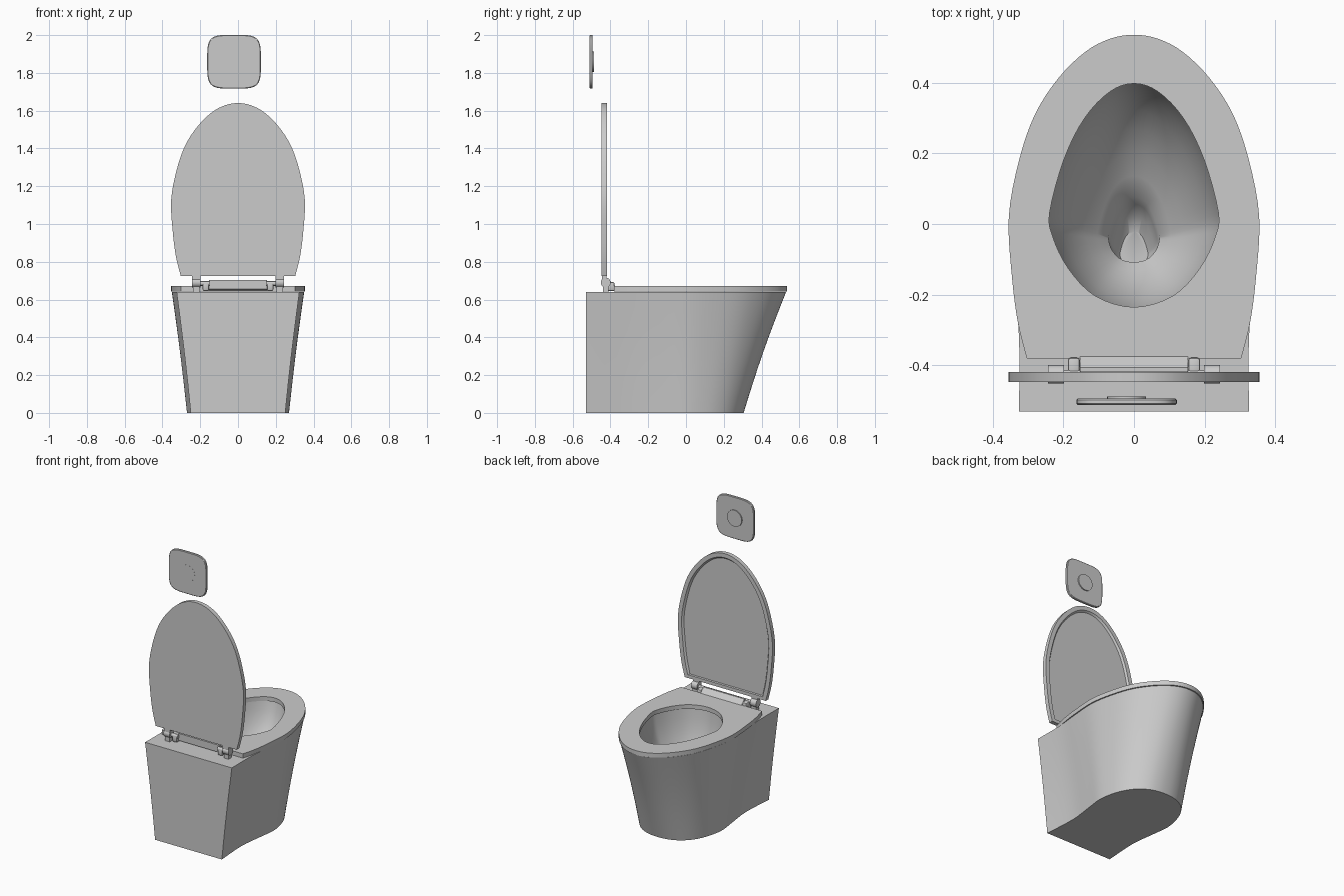
import bpy, bmesh, math
from mathutils import Vector

old = bpy.data.objects.get("Cube")
if old:
    bpy.data.objects.remove(old, do_unlink=True)

GREY = (0.6, 0.6, 0.6, 1)
ceramic = bpy.data.materials.new("ceramic_grey")
ceramic.use_nodes = True
ceramic.diffuse_color = GREY
shader = ceramic.node_tree.nodes["Principled BSDF"]
shader.inputs["Base Color"].default_value = GREY
shader.inputs["Roughness"].default_value = 0.5


def finish(name, bm):
    """Turn a bmesh into a named, shaded object."""
    bmesh.ops.recalc_face_normals(bm, faces=bm.faces[:])
    mesh = bpy.data.meshes.new(name)
    bm.to_mesh(mesh)
    bm.free()
    mesh.materials.append(ceramic)
    ob = bpy.data.objects.new(name, mesh)
    bpy.context.collection.objects.link(ob)
    bpy.ops.object.select_all(action='DESELECT')
    ob.select_set(True)
    bpy.context.view_layer.objects.active = ob
    bpy.ops.object.shade_smooth_by_angle(angle=math.radians(32))
    return ob


def outline(half, closed, steps=4):
    """Mirror a half outline across x = 0 and smooth it with a spline."""
    other = half[1:-1] if closed else half[:-1]
    pts = [Vector(p) for p in half] + [Vector((-x, y)) for x, y in reversed(other)]
    n = len(pts)
    pick = (lambda i: pts[i % n]) if closed else (lambda i: pts[min(max(i, 0), n - 1)])
    out = []
    for i in range(n if closed else n - 1):
        a, b, c, d = (pick(i + k) for k in (-1, 0, 1, 2))
        for s in range(steps):
            t = s / steps
            out.append(0.5 * (2 * b + (c - a) * t + (2 * a - 5 * b + 4 * c - d) * t ** 2
                              + (3 * b - a - 3 * c + d) * t ** 3))
    return out if closed else out + [pts[-1]]


def blend(a, b, t):
    return [p.lerp(q, t) for p, q in zip(a, b)]


def ring(bm, pts, z):
    return [bm.verts.new((p.x, p.y, z)) for p in pts]


def loft(bm, rings):
    for lo, hi in zip(rings, rings[1:]):
        for i in range(len(lo)):
            j = (i + 1) % len(lo)
            bm.faces.new((lo[i], lo[j], hi[j], hi[i]))


def fill_between(bm, *loops):
    """Flat cap bounded by an outer and an inner loop."""
    edges = [bm.edges.get((lp[i - 1], lp[i])) for lp in loops for i in range(len(lp))]
    bmesh.ops.triangle_fill(bm, edges=edges, use_beauty=True)


def box(name, lo, hi, bevel=0.0):
    bm = bmesh.new()
    bmesh.ops.create_cube(bm, size=1)
    lo, hi = Vector(lo), Vector(hi)
    for v in bm.verts:
        v.co = (lo + hi) / 2 + v.co * (hi - lo)
    if bevel:
        bmesh.ops.bevel(bm, geom=bm.edges[:], offset=bevel, segments=2, affect='EDGES', profile=0.5)
    return finish(name, bm)


def barrel(name, axis, centre, radius, length, sides=24):
    bm = bmesh.new()
    bmesh.ops.create_cone(bm, cap_ends=True, segments=sides, radius1=radius,
                          radius2=radius, depth=length)
    turn = Vector(axis).to_track_quat('Z', 'Y')
    for v in bm.verts:
        v.co = turn @ v.co + Vector(centre)
    return finish(name, bm)


# Shared outlines, from the back corner or rear point round to the front point
front = [(0.345, -0.15), (0.354, 0.02), (0.325, 0.18), (0.28, 0.31),
         (0.214, 0.412), (0.14, 0.485), (0.07, 0.523), (0, 0.535)]
seat_line = outline([(0.303, -0.38), (0.328, -0.28)] + front, False)
top_line = outline([(0.325, -0.53), (0.325, -0.32)]
                   + [(x * 0.988, y * 0.99) for x, y in front], False)
foot_line = outline([(0.25, -0.53), (0.237, -0.3), (0.257, -0.12), (0.27, 0), (0.25, 0.11),
                     (0.215, 0.19), (0.17, 0.245), (0.115, 0.282), (0.058, 0.3), (0, 0.305)], False)
hole_line = outline([(0, -0.235), (0.11, -0.203), (0.186, -0.125), (0.23, -0.035), (0.238, 0.035),
                     (0.197, 0.185), (0.139, 0.3), (0.068, 0.374), (0, 0.397)], True)
drain_line = outline([(0, -0.108), (0.036, -0.1), (0.06, -0.077), (0.071, -0.05), (0.071, -0.03),
                      (0.058, 0.015), (0.042, 0.05), (0.022, 0.07), (0, 0.076)], True)

# Body: flared shell with a bowl sunk into its top
TOP = 0.64
bm = bmesh.new()
shell = []
for k in range(9):
    t = k / 8
    shell.append(ring(bm, blend(foot_line, top_line, t - 0.04 * math.sin(math.pi * t)), TOP * t))
loft(bm, shell)
bm.faces.new(shell[0])
rim_line = [Vector((p.x * 1.03, (p.y - 0.08) * 1.03 + 0.08)) for p in hole_line]
bowl = [ring(bm, blend(rim_line, drain_line, t), z) for t, z in
        [(0, TOP), (0.04, 0.58), (0.12, 0.51), (0.25, 0.44), (0.42, 0.38),
         (0.62, 0.325), (0.82, 0.285), (1, 0.25)]]
for shrink, shift, z in [(0.93, -0.012, 0.215), (0.8, -0.03, 0.18), (0.55, -0.045, 0.155)]:
    bowl.append(ring(bm, [Vector((p.x * shrink, (p.y + 0.04) * shrink - 0.04 + shift))
                          for p in drain_line], z))
loft(bm, bowl)
bm.faces.new(bowl[-1])
fill_between(bm, shell[-1], bowl[0])
finish("body", bm)

# Seat: flat ring
bm = bmesh.new()
outer = [ring(bm, seat_line, z) for z in (0.643, 0.672)]
inner = [ring(bm, hole_line, z) for z in (0.643, 0.672)]
loft(bm, outer)
loft(bm, inner)
for o, i in zip(outer, inner):
    fill_between(bm, o, i)
finish("seat", bm)

# Lid: raised upright, flat behind, recessed panel on the bowl side
bm = bmesh.new()
sheets = [[bm.verts.new((p.x, y, p.y + 1.105)) for p in seat_line] for y in (-0.447, -0.419)]
loft(bm, sheets)
bm.faces.new(sheets[0])
panel = bm.faces.new(sheets[1])
bmesh.ops.recalc_face_normals(bm, faces=bm.faces[:])
bmesh.ops.inset_individual(bm, faces=[panel], thickness=0.028)
bmesh.ops.inset_individual(bm, faces=[panel], thickness=0.01, depth=-0.012)
finish("lid", bm)

# Sloped tab rising from the back of the seat
bm = bmesh.new()
profile = [(-0.375, 0.646), (-0.375, 0.672), (-0.405, 0.703), (-0.417, 0.703), (-0.417, 0.655)]
ends = [[bm.verts.new((x, y, z)) for y, z in profile] for x in (-0.153, 0.153)]
loft(bm, ends)
for e in ends:
    bm.faces.new(e)
finish("seat_tab", bm)

# Hinges
for side, s in (("left", 1), ("right", -1)):
    lo, hi = sorted((s * 0.198, s * 0.243))
    box(f"{side}_lid_arm", (lo, -0.446, 0.69), (hi, -0.42, 0.745))
    barrel(f"{side}_hinge_barrel", (1, 0, 0), (s * 0.2205, -0.425, 0.69), 0.026, 0.045)
    box(f"{side}_hinge_post", (lo + 0.006, -0.44, 0.635), (hi - 0.006, -0.41, 0.69))
    barrel(f"{side}_hinge_pin", (1, 0, 0), (s * 0.195, -0.425, 0.685), 0.012, 0.09, 16)
    lo, hi = sorted((s * 0.153, s * 0.187))
    box(f"{side}_seat_lug", (lo, -0.437, 0.645), (hi, -0.378, 0.692), 0.008)

# Flush plate: rounded square with a round button
CX, CZ, HALF = -0.021, 1.859, 0.142
bm = bmesh.new()
loops = []
for y, size in ((-0.511, 0.975), (-0.508, 1), (-0.497, 1), (-0.494, 0.975)):
    loop = []
    for k in range(64):
        a = math.tau * k / 64
        c, s = math.cos(a), math.sin(a)
        r = HALF * size / (abs(c) ** 4.5 + abs(s) ** 4.5) ** (1 / 4.5)
        loop.append(bm.verts.new((CX + r * c, y, CZ + r * s)))
    loops.append(loop)
loft(bm, loops)
bm.faces.new(loops[0])
bm.faces.new(loops[-1])
finish("flush_plate", bm)
barrel("flush_button", (0, 1, 0), (CX, -0.4995, CZ), 0.055, 0.025, 32)
